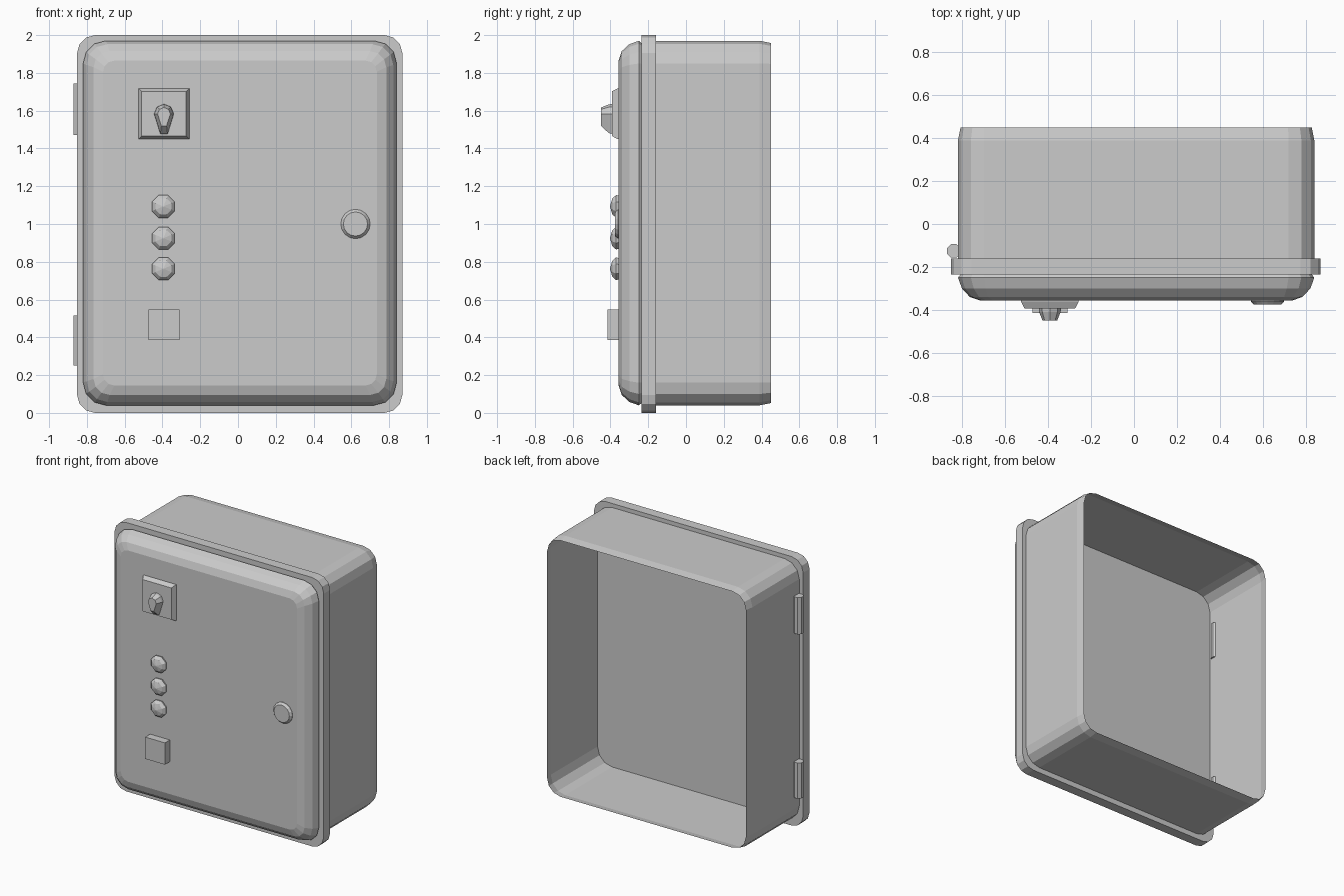
import bpy, bmesh, math

if "Cube" in bpy.data.objects:
    bpy.data.objects.remove(bpy.data.objects["Cube"])


def loft(name, rings, cap_start=True, cap_end=True, smooth=0):
    """Skin a list of equal-length point rings into one object."""
    bm = bmesh.new()
    loops = [[bm.verts.new(p) for p in r] for r in rings]
    for a, b in zip(loops, loops[1:]):
        n = len(a)
        for i in range(n):
            j = (i + 1) % n
            bm.faces.new((a[i], a[j], b[j], b[i]))
    if cap_start:
        bm.faces.new(loops[0][::-1])
    if cap_end:
        bm.faces.new(loops[-1])
    bmesh.ops.recalc_face_normals(bm, faces=bm.faces)
    me = bpy.data.meshes.new(name)
    bm.to_mesh(me)
    bm.free()
    ob = bpy.data.objects.new(name, me)
    bpy.context.collection.objects.link(ob)
    if smooth:
        bpy.ops.object.select_all(action='DESELECT')
        ob.select_set(True)
        bpy.context.view_layer.objects.active = ob
        bpy.ops.object.shade_smooth_by_angle(angle=math.radians(smooth))
    return ob


def rounded(y, x0, x1, z0, z1, r, segs=3):
    """Rounded rectangle in the xz plane at depth y."""
    pts = []
    corners = [(x1 - r, z1 - r), (x0 + r, z1 - r), (x0 + r, z0 + r), (x1 - r, z0 + r)]
    for k, (cx, cz) in enumerate(corners):
        for i in range(segs + 1):
            a = math.pi / 2 * (k + i / segs)
            pts.append((cx + r * math.cos(a), y, cz + r * math.sin(a)))
    return pts


def body_ring(y, inset, r):
    return rounded(y, -0.82 + inset, 0.84 - inset, 0.04 + inset, 1.97 - inset, r)


def flange_ring(y):
    return rounded(y, -0.852, 0.87, 0.0, 2.0, 0.095)


def square(y, x, z, h):
    return [(x - h, y, z - h), (x + h, y, z - h), (x + h, y, z + h), (x - h, y, z + h)]


def circle(y, x, z, r, n, turn=0.0):
    return [(x + r * math.cos(turn + 2 * math.pi * i / n), y,
             z + r * math.sin(turn + 2 * math.pi * i / n)) for i in range(n)]


# Open-backed sheet housing with a slightly turned-in rear edge
loft("housing", [body_ring(-0.16, 0, 0.12), body_ring(0.39, 0, 0.12),
                 body_ring(0.45, 0.012, 0.11)], False, False)

# Door: flange plate with a domed-edge front panel
loft("door", [flange_ring(-0.16), flange_ring(-0.235),
              body_ring(-0.235, 0.012, 0.11), body_ring(-0.25, 0, 0.12),
              body_ring(-0.30, 0.018, 0.11), body_ring(-0.34, 0.055, 0.085),
              body_ring(-0.357, 0.105, 0.06)])

# Rotary switch plate with a recessed-looking bevel
loft("switch_plate", [square(-0.35, -0.392, 1.584, 0.134),
                      square(-0.362, -0.392, 1.584, 0.134),
                      square(-0.393, -0.392, 1.584, 0.118)])


# Teardrop switch handle
def teardrop(y, s, z_tail, tail):
    x, z = -0.392, 1.583
    head = [(x + s * math.cos(a), y, z + s * math.sin(a))
            for a in (0, math.pi / 4, math.pi / 2, 3 * math.pi / 4, math.pi)]
    return head + [(x - tail, y, z_tail), (x + tail, y, z_tail)]


loft("switch_handle", [teardrop(-0.385, 0.053, 1.475, 0.02),
                       teardrop(-0.41, 0.05, 1.482, 0.018),
                       teardrop(-0.45, 0.034, 1.52, 0.014)])

# Three faceted indicator domes
for i, z in enumerate((1.093, 0.925, 0.763)):
    loft(f"indicator_{i + 1}", [circle(-0.35, -0.395, z, 0.06, 8, math.pi / 8),
                                circle(-0.37, -0.395, z, 0.065, 8, math.pi / 8),
                                circle(-0.39, -0.395, z, 0.046, 8, math.pi / 8),
                                circle(-0.402, -0.395, z, 0.003, 8, math.pi / 8)])

# Square push button
loft("square_button", [square(-0.35, -0.392, 0.467, 0.081),
                       square(-0.415, -0.392, 0.467, 0.081)])

# Round door lock
loft("door_lock", [circle(-0.35, 0.622, 1.0, 0.078, 16),
                   circle(-0.36, 0.622, 1.0, 0.078, 16),
                   circle(-0.376, 0.622, 1.0, 0.064, 16)])

# Hinge barrels on the left side
for name, z0, z1 in (("lower_hinge", 0.25, 0.515), ("upper_hinge", 1.472, 1.745)):
    loft(name, [[(-0.84 + 0.034 * math.cos(math.pi * (i + 0.5) / 4),
                  -0.125 + 0.034 * math.sin(math.pi * (i + 0.5) / 4), z)
                 for i in range(8)] for z in (z0, z1)])
